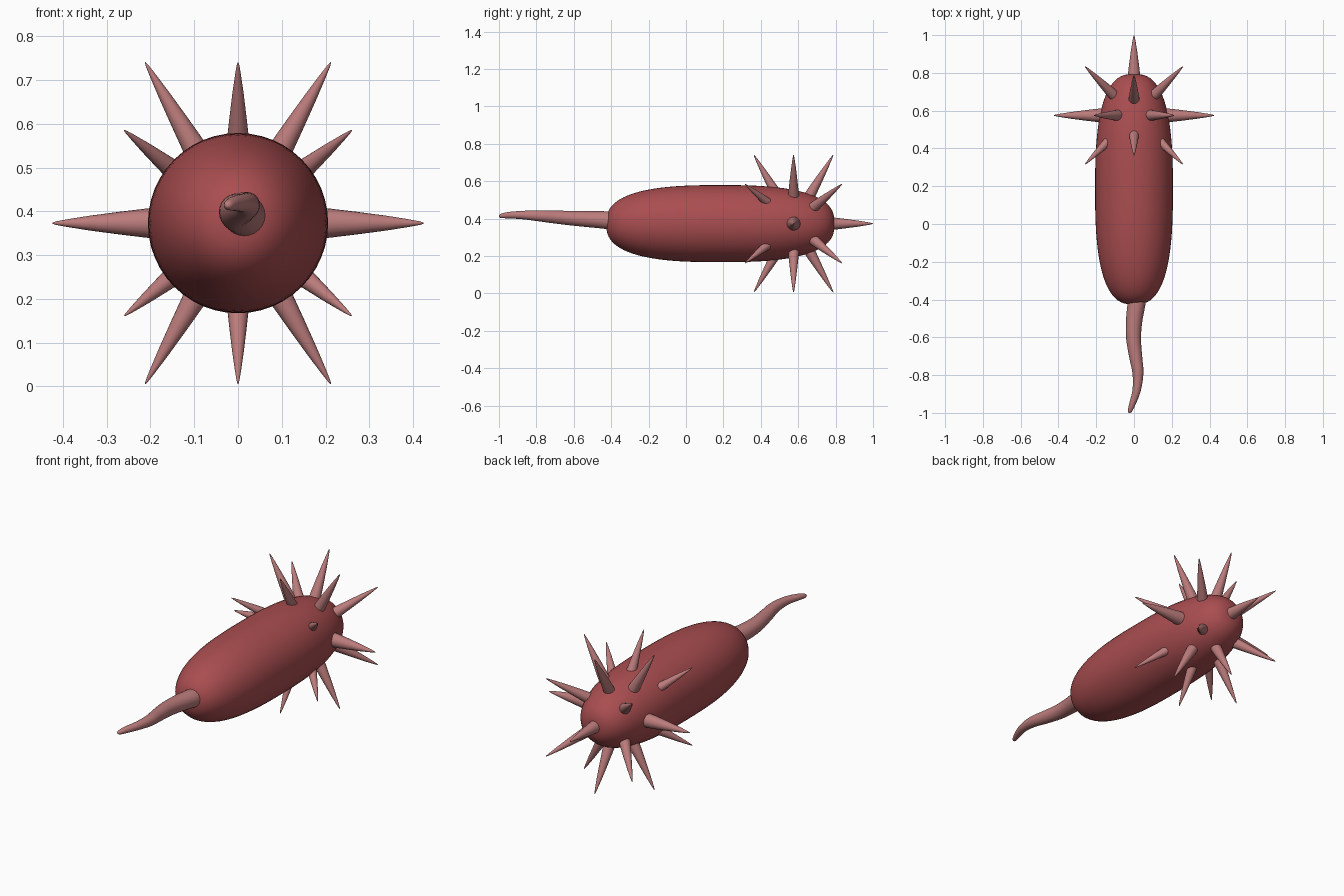
import bpy, bmesh, math
from mathutils import Vector

if "Cube" in bpy.data.objects:
    bpy.data.objects.remove(bpy.data.objects["Cube"])

CENTRE = Vector((0, 0.575, 0.373))   # point the spikes radiate from


def material(name, rgb):
    m = bpy.data.materials.new(name)
    m.diffuse_color = (*rgb, 1)
    m.use_nodes = True
    m.node_tree.nodes["Principled BSDF"].inputs["Base Color"].default_value = m.diffuse_color
    return m


RED = material("body_red", (0.40, 0.075, 0.08))
PINK = material("spike_pink", (0.50, 0.20, 0.20))


def loft(name, path, mat, sides=24):
    """Skin round sections along path, a list of (centre, radius)."""
    bm = bmesh.new()
    pts = [Vector(p) for p, r in path]
    rings = []
    for i, (p, r) in enumerate(path):
        t = (pts[min(i + 1, len(pts) - 1)] - pts[max(i - 1, 0)]).normalized()
        q = t.to_track_quat('Z', 'Y')
        rings.append([bm.verts.new(pts[i] + q @ Vector((
            r * math.cos(a), r * math.sin(a), 0)))
            for a in (2 * math.pi * k / sides for k in range(sides))])
    for a, b in zip(rings, rings[1:]):
        for k in range(sides):
            n = (k + 1) % sides
            bm.faces.new((a[k], a[n], b[n], b[k]))
    bm.faces.new(rings[0][::-1])
    bm.faces.new(rings[-1])
    bmesh.ops.recalc_face_normals(bm, faces=bm.faces)
    me = bpy.data.meshes.new(name)
    bm.to_mesh(me)
    bm.free()
    me.materials.append(mat)
    ob = bpy.data.objects.new(name, me)
    bpy.context.collection.objects.link(ob)
    bpy.context.view_layer.objects.active = ob
    ob.select_set(True)
    bpy.ops.object.shade_smooth_by_angle(angle=math.radians(50))
    ob.select_set(False)
    return ob


# Body: blunt superellipse of revolution along y
N = 2.7
body = []
for i in range(49):
    u = -math.cos(math.pi * (0.006 + 0.988 * i / 48))
    s = math.copysign(abs(u) ** 0.9, u)
    body.append(((0, 0.184 + 0.61 * s, 0.373),
                 0.206 * (1 - abs(s) ** N) ** (1 / N)))
body = [((0, -0.426, 0.373), 0.002)] + body + [((0, 0.794, 0.373), 0.002)]
loft("body", body, RED, 48)

# Spikes: rings by elevation, the rear equatorial one is buried in the body
PROFILE = [(0.10, 1.0), (0.20, 0.82), (0.27, 0.62), (0.34, 0.40),
           (0.39, 0.21), (0.415, 0.10), (0.422, 0.05), (0.425, 0.01)]
for elev, start, base in ((0, 0, 0.042), (30, 45, 0.033), (-30, 45, 0.033),
                          (60, 0, 0.033), (-60, 0, 0.033)):
    for k in range(4):
        if elev == 0 and k == 3:
            continue
        e, a = math.radians(elev), math.radians(start + 90 * k)
        d = Vector((math.cos(e) * math.cos(a), math.cos(e) * math.sin(a), math.sin(e)))
        loft("spike", [(CENTRE + d * t, base * f) for t, f in PROFILE], PINK, 20)

# Tail: wavy tapering tube, control rows are (x, y, z, radius)
KEYS = [Vector(v) for v in (
    (0.02, -0.36, 0.385, 0.050), (0.012, -0.43, 0.392, 0.047),
    (0.0, -0.52, 0.397, 0.043), (-0.002, -0.61, 0.402, 0.039),
    (0.010, -0.71, 0.409, 0.034), (0.021, -0.79, 0.415, 0.029),
    (0.014, -0.88, 0.419, 0.022), (-0.008, -0.95, 0.418, 0.017),
    (-0.022, -0.99, 0.414, 0.011), (-0.026, -1.0, 0.413, 0.003))]
tail = []
for i in range(len(KEYS) - 1):
    p0, p1, p2, p3 = (KEYS[min(max(j, 0), len(KEYS) - 1)] for j in range(i - 1, i + 3))
    for t in (0, 0.25, 0.5, 0.75):
        v = 0.5 * (2 * p1 + (p2 - p0) * t + (2 * p0 - 5 * p1 + 4 * p2 - p3) * t * t
                   + (3 * p1 - p0 - 3 * p2 + p3) * t ** 3)
        tail.append((v[:3], v[3]))
tail.append((KEYS[-1][:3], KEYS[-1][3]))
loft("tail", tail, PINK, 24)
